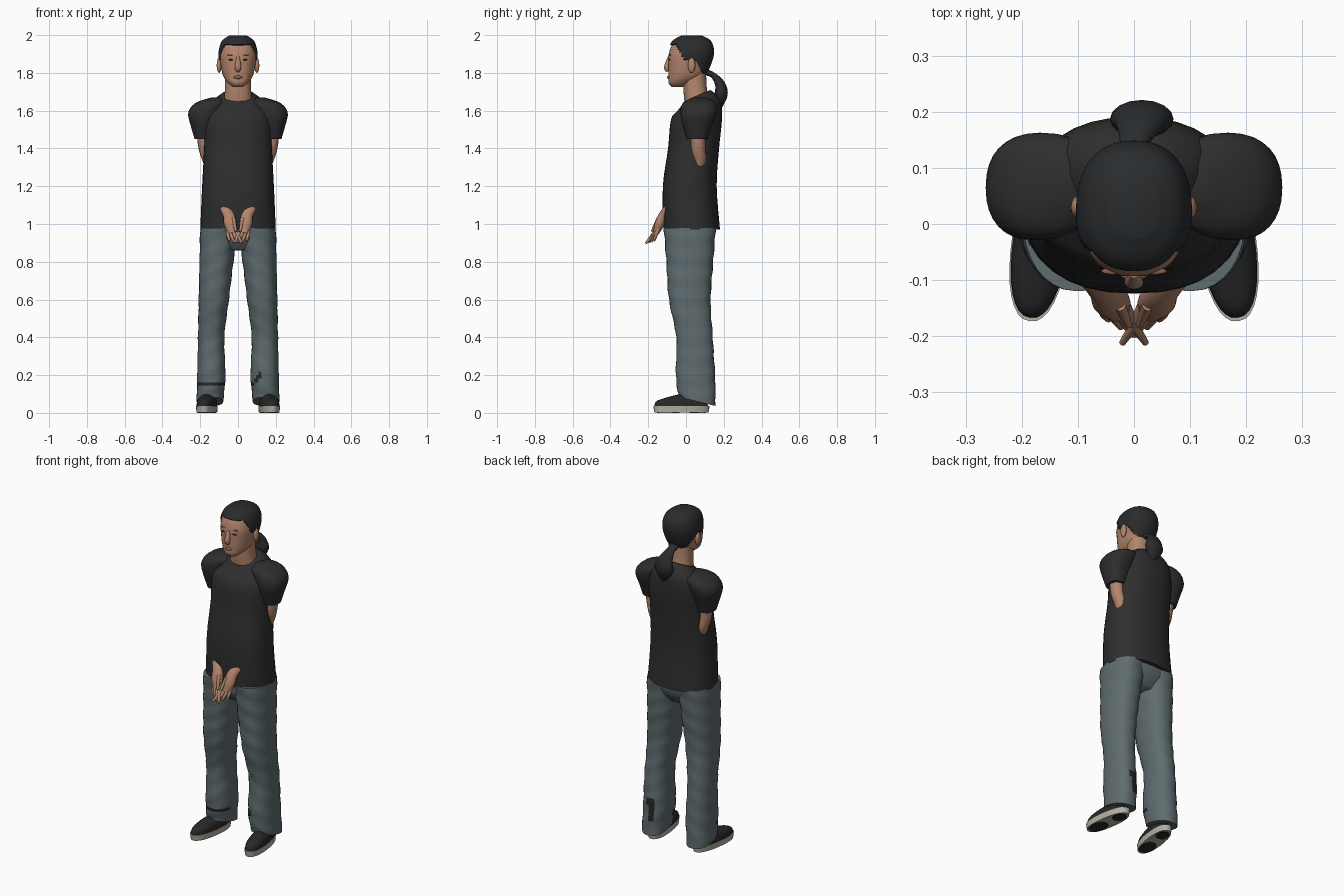
import bpy, bmesh, math
from mathutils import Vector

if "Cube" in bpy.data.objects:
    bpy.data.objects.remove(bpy.data.objects["Cube"])


def material(name, red, green, blue):
    mat = bpy.data.materials.new(name)
    mat.use_nodes = True
    mat.diffuse_color = (red, green, blue, 1)
    shader = mat.node_tree.nodes["Principled BSDF"]
    shader.inputs["Base Color"].default_value = mat.diffuse_color
    shader.inputs["Roughness"].default_value = 0.9
    return mat


SHIRT = material("black cotton", 0.027, 0.027, 0.027)
JEANS = material("grey blue denim", 0.115, 0.15, 0.16)
SKIN = material("skin", 0.45, 0.235, 0.15)
LIP = material("dark skin", 0.28, 0.13, 0.09)
HAIR = material("black hair", 0.022, 0.024, 0.026)
SHOE = material("black shoe", 0.02, 0.02, 0.02)
SOLE = material("off white rubber", 0.45, 0.43, 0.36)


def spline(p, q, r, w, t):
    return q + t / 2 * (r - p + t * (2 * p - 5 * q + 4 * r - w + t * (3 * (q - r) + w - p)))


def smooth_rows(rows, steps):
    # Fill in smoothly between the given sections
    padded = [rows[0], *rows, rows[-1]]
    filled = []
    for before, start, end, after in zip(padded, padded[1:], padded[2:], padded[3:]):
        for step in range(steps):
            filled.append([spline(*values, step / steps) for values in zip(before, start, end, after)])
    return filled + [rows[-1]]


def finish(obj):
    bpy.ops.object.select_all(action="DESELECT")
    obj.select_set(True)
    bpy.context.view_layer.objects.active = obj
    bpy.ops.object.shade_smooth_by_angle(angle=math.radians(55))
    return obj


def bridge(name, rings, mats, paint=None, keep=None):
    # Join the rings with quads and close both ends
    bm = bmesh.new()
    loops = [[bm.verts.new(point) for point in ring] for ring in rings]
    for low, high in zip(loops, loops[1:]):
        for i in range(len(low)):
            bm.faces.new((low[i - 1], low[i], high[i], high[i - 1]))
    bm.faces.new(loops[0])
    bm.faces.new(loops[-1])
    bmesh.ops.recalc_face_normals(bm, faces=bm.faces)
    if paint:
        for face in bm.faces:
            face.material_index = int(paint(face.calc_center_median()))
    if keep:
        unwanted = [face for face in bm.faces if not keep(face.calc_center_median())]
        bmesh.ops.delete(bm, geom=unwanted, context="FACES")
    mesh = bpy.data.meshes.new(name)
    bm.to_mesh(mesh)
    bm.free()
    for mat in mats:
        mesh.materials.append(mat)
    obj = bpy.data.objects.new(name, mesh)
    bpy.context.collection.objects.link(obj)
    return finish(obj)


def circle(count):
    angles = [math.tau * i / count for i in range(count)]
    return [(math.cos(angle), math.sin(angle)) for angle in angles]


def boxy(value):
    # Rounded-square bulge for a unit circle coordinate
    return math.copysign(abs(value) ** 0.87, value)


def loft(name, rows, mats, aspect, side=1, sides=32, steps=4, fold=0,
         centre=lambda z, width: 0, tilt=lambda z: 0, **rules):
    # Level sections: height, centre along y, half width
    rings = []
    for z, middle, width in smooth_rows(rows, steps):
        ring = []
        for c, s in circle(sides):
            crease = 1 + fold * math.sin(z * 60 + 3 * c)
            x = centre(z, width) + width * crease * boxy(c)
            y = width * aspect * crease * boxy(s)
            ring.append((side * x, middle + y, z + tilt(z) * y))
        rings.append(ring)
    return bridge(name, rings, mats, **rules)


def tube(name, rows, mat, side=1, flat=1, sides=16):
    # Sections across a path: x, y, z, radius
    path = smooth_rows(rows, 4)
    points = [Vector((side * x, y, z)) for x, y, z, radius in path]
    ends = [points[0], *points, points[-1]]
    rings = []
    for point, before, after, row in zip(points, ends, ends[2:], path):
        along = (after - before).normalized()
        across = (Vector((1, 0, 0)) - along * along.x).normalized()
        up = along.cross(across) * flat
        rings.append([point + (across * c + up * s) * row[-1] for c, s in circle(sides)])
    return bridge(name, rings, [mat])


def blob(name, place, size, mat):
    bpy.ops.mesh.primitive_uv_sphere_add(segments=16, ring_count=8, radius=1, location=place, scale=size)
    obj = bpy.context.object
    obj.name = name
    obj.data.materials.append(mat)
    finish(obj)


def collar_tilt(z):
    return 4 * max(0, z - 1.57)


def cuff_tilt(z):
    return -4 * max(0, 0.12 - z)


def leg_centre(z, width):
    # The outer seam stays nearly straight and flares to the floor
    return 0.2 + 0.02 * (1 - z) - width


def shoulder_centre(z, width):
    # The sleeve hangs straight, then curves in over the shoulder
    return 0.18 - 7 * max(0, z - 1.57) ** 2


def worn_right(c):
    return abs(c.z - 0.15) < 0.013 and c.y < 0.03


def worn_left(c):
    front = c.y < 0.04 and abs(c.x - 0.1) < 0.03 and abs(c.z - 0.05 - 1.3 * c.x) < 0.015
    back = c.y > 0.1 and abs(c.x - 0.13) < 0.02 and abs(c.z - 0.2) < 0.07
    return front or back


def under_hairline(c):
    forehead = 1.95 - 2 * max(0, c.y + 0.05)
    nape = 1.87 - 1.7 * max(0, c.y - 0.05)
    return c.z > max(forehead, nape)


# Shirt body and trouser seat
loft("shirt", [(0.97, 0.03, 0.2), (1.2, 0.02, 0.19), (1.4, 0.04, 0.18), (1.55, 0.055, 0.18),
               (1.63, 0.07, 0.15), (1.68, 0.06, 0.09)], [SHIRT], 0.75, tilt=collar_tilt)
loft("trouser_seat", [(0.86, 0.02, 0.12), (0.92, 0.02, 0.18), (1, 0.03, 0.19)], [JEANS], 0.7)

for side, label, worn in ((1, "left", worn_left), (-1, "right", worn_right)):
    # Trouser leg with loose folds and worn dark gaps near the cuff
    loft(f"{label}_trouser_leg",
         [(0.98, 0.02, 0.1), (0.8, 0.02, 0.09), (0.6, 0.02, 0.08), (0.4, 0.045, 0.07),
          (0.2, 0.05, 0.075), (0.06, 0.06, 0.07)], [JEANS, SHOE], 1.38, side=side, steps=9,
         fold=0.017, centre=leg_centre, tilt=cuff_tilt, paint=worn)

    # Shoe, built straight and turned outward
    shoe = [
        loft(f"{label}_shoe_upper", [(0.03, 0, 0.05), (0.06, 0, 0.047), (0.08, 0.03, 0.04),
                                     (0.1, 0.05, 0.02)], [SHOE], 2.9),
        loft(f"{label}_shoe_sole", [(0.002, 0, 0.05), (0.036, 0, 0.052)], [SOLE], 2.9),
        loft(f"{label}_forefoot_tread", [(0, -0.07, 0.04), (0.004, -0.07, 0.04)], [SHOE], 1.5),
        loft(f"{label}_heel_tread", [(0, 0.085, 0.035), (0.004, 0.085, 0.035)], [SHOE], 1.2),
    ]
    for part in shoe:
        part.location = (side * 0.165, -0.024, 0)
        part.rotation_euler.z = side * math.radians(8)

    # Sleeve rounded over the shoulder
    loft(f"{label}_sleeve", [(1.45, 0.06, 0.05), (1.52, 0.06, 0.07), (1.58, 0.065, 0.085),
                             (1.64, 0.07, 0.08), (1.67, 0.075, 0.03)],
         [SHIRT], 1.1, side=side, centre=shoulder_centre)

    # Arm passes behind the shirt front and comes out as the hand
    wrist = (0.08, -0.08, 1.1, 0.03)
    tube(f"{label}_arm", [(0.18, 0.06, 1.5, 0.04), (0.17, 0.065, 1.4, 0.038),
                          (0.14, 0.06, 1.3, 0.034), wrist], SKIN, side)
    tube(f"{label}_hand", [wrist, (0.05, -0.12, 1.05, 0.03), (0.04, -0.14, 1, 0.034),
                           (0.03, -0.16, 0.95, 0.02)], SKIN, side, flat=0.75)

    # Fingers fan out from the knuckles and cross the other hand
    for i in range(4):
        knuckle = Vector((0.055 - 0.013 * i, -0.145, 0.98))
        tip = Vector((0.045 - 0.022 * i, -0.17 - 0.014 * i, 0.91 - 0.004 * i))
        middle = knuckle.lerp(tip, 0.5) + Vector((0.003, 0, 0))
        tube(f"{label}_finger_{i}", [(*knuckle, 0.011), (*middle, 0.01), (*tip, 0.006)],
             SKIN, side, sides=8)
    tube(f"{label}_thumb", [(0.025, -0.145, 1.03, 0.011), (0.01, -0.18, 0.96, 0.007)],
         SKIN, side, sides=8)

    # Ear, eye and brow
    blob(f"{label}_ear", (side * 0.1, 0.03, 1.84), (0.013, 0.02, 0.04), SKIN)
    blob(f"{label}_eye", (side * 0.036, -0.087, 1.87), (0.014, 0.006, 0.004), HAIR)
    blob(f"{label}_brow", (side * 0.038, -0.084, 1.895), (0.02, 0.006, 0.003), LIP)

# Neck, head and face
loft("neck", [(1.64, 0.065, 0.08), (1.7, 0.05, 0.07), (1.8, 0.045, 0.068)], [SKIN], 0.9)
HEAD = [(1.725, -0.045, 0.025), (1.745, -0.03, 0.052), (1.78, 0, 0.077), (1.83, 0.015, 0.09),
        (1.9, 0.025, 0.097), (1.96, 0.03, 0.08), (1.99, 0.03, 0.04)]
loft("head", HEAD, [SKIN], 1.2)
tube("nose", [(0, -0.09, 1.885, 0.008), (0, -0.103, 1.83, 0.017), (0, -0.094, 1.808, 0.01)],
     SKIN, flat=0.8)
blob("lips", (0, -0.091, 1.777), (0.024, 0.01, 0.009), LIP)

# Hair cap over the head, and the ponytail
hair = loft("hair", [(z + 0.008, middle, width + 0.006) for z, middle, width in HEAD],
            [HAIR], 1.2, sides=56, steps=9, keep=under_hairline)
thickness = hair.modifiers.new("thickness", "SOLIDIFY")
thickness.thickness = 0.009
tube("ponytail", [(0, 0.08, 1.81, 0.035), (0, 0.14, 1.79, 0.025), (0.01, 0.18, 1.74, 0.045),
                  (0.015, 0.187, 1.68, 0.055), (0.02, 0.18, 1.605, 0.006)], HAIR, flat=0.6)
